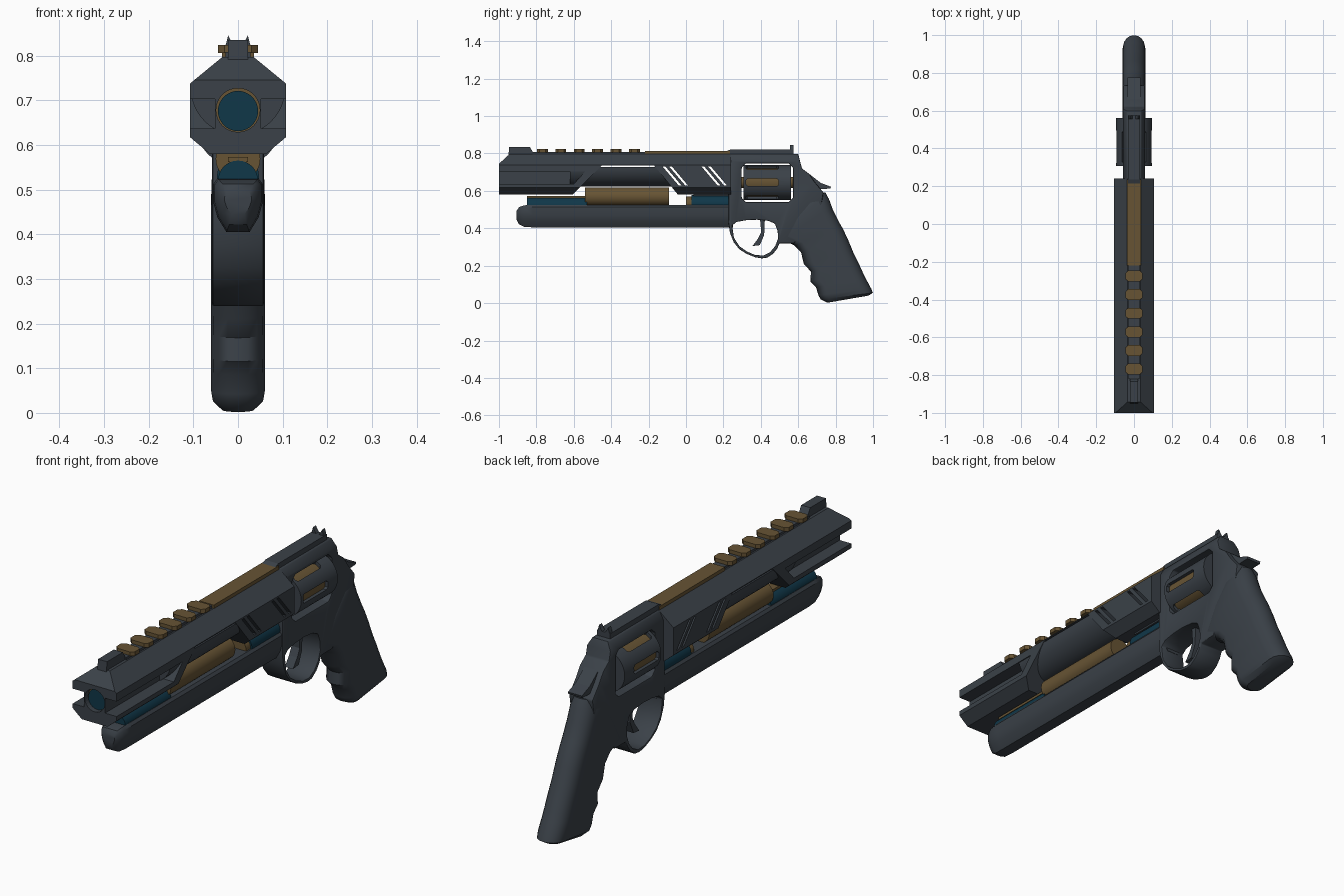
import bpy, bmesh, math
from mathutils import Vector

if "Cube" in bpy.data.objects:
    bpy.data.objects.remove(bpy.data.objects["Cube"])


def material(name, rgb):
    m = bpy.data.materials.new(name)
    m.diffuse_color = (*rgb, 1)
    m.use_nodes = True
    m.node_tree.nodes["Principled BSDF"].inputs["Base Color"].default_value = m.diffuse_color
    return m


STEEL = material("dark_slate", (0.043, 0.053, 0.065))
GOLD = material("dull_gold", (0.135, 0.088, 0.034))
TEAL = material("deep_teal", (0.005, 0.038, 0.066))


def loft(name, rings, mat=None):
    """Skin a row of equal-length rings and cap both ends."""
    bm = bmesh.new()
    rows = [[bm.verts.new(p) for p in r] for r in rings]
    n = len(rows[0])
    for a, b in zip(rows, rows[1:]):
        for i in range(n):
            bm.faces.new((a[i], a[(i + 1) % n], b[(i + 1) % n], b[i]))
    bm.faces.new(rows[0])
    bm.faces.new(rows[-1])
    bmesh.ops.recalc_face_normals(bm, faces=bm.faces)
    me = bpy.data.meshes.new(name)
    bm.to_mesh(me)
    bm.free()
    if mat:
        me.materials.append(mat)
    ob = bpy.data.objects.new(name, me)
    bpy.context.collection.objects.link(ob)
    return ob


def prism(name, pts, half, mat=None, cx=0):
    """Extrude a (y, z) side profile across x."""
    return loft(name, [[(cx + s * half, y, z) for y, z in pts] for s in (-1, 1)], mat)


def box(name, y0, y1, z0, z1, half, mat=None, cx=0):
    return prism(name, [(y0, z0), (y1, z0), (y1, z1), (y0, z1)], half, mat, cx)


def section(name, half_pts, ys, mat):
    """Extrude a mirrored (x, z) cross-section along y."""
    ring = half_pts + [(-x, z) for x, z in reversed(half_pts)]
    return loft(name, [[(x, y, z) for x, z in ring] for y in ys], mat)


def cyl(name, y0, y1, z, r, mat=None, n=32, start=0, sweep=math.tau):
    k = n if sweep == math.tau else n - 1
    arc = [(r * math.cos(start + sweep * i / k), z + r * math.sin(start + sweep * i / k)) for i in range(n)]
    return loft(name, [[(x, y, zz) for x, zz in arc] for y in (y0, y1)], mat)


def apply_mods(ob):
    dg = bpy.context.evaluated_depsgraph_get()
    me = bpy.data.meshes.new_from_object(ob.evaluated_get(dg))
    ob.modifiers.clear()
    ob.data = me


def cut(ob, *cutters):
    for c in cutters:
        m = ob.modifiers.new("cut", 'BOOLEAN')
        m.operation, m.solver, m.object = 'DIFFERENCE', 'EXACT', c
    apply_mods(ob)


def bevel(ob, w, seg=2):
    m = ob.modifiers.new("bevel", 'BEVEL')
    m.width, m.segments, m.limit_method, m.angle_limit = w, seg, 'ANGLE', math.radians(35)
    apply_mods(ob)


smooth, cutters = [], []

# barrel housing: faceted shroud with scooped middle, muzzle grooves and slits
housing = section("barrel_housing", [(0.035, 0.797), (0.107, 0.738), (0.107, 0.617), (0.063, 0.58)],
                  (-1, 0.24), STEEL)
scoop = prism("scoop_cutter", [(-0.615, 0.57), (-0.45, 0.735), (-0.17, 0.735), (-0.035, 0.57)], 0.2)
nose = prism("nose_cutter", [(-1.05, 0.70), (-1, 0.745), (-0.94, 0.80), (-0.94, 0.9), (-1.05, 0.9)], 0.2)
bore = cyl("bore_cutter", -1.05, -0.9, 0.678, 0.049)
grooves = [prism("groove_cutter", [(-1.05, 0.637), (-0.60, 0.637), (-0.54, 0.703), (-1.05, 0.703)],
                 0.03, None, s * 0.081) for s in (-1, 1)]
slits = [prism("slit_cutter", [(y, 0.73), (y + 0.015, 0.73), (y + 0.1, 0.63), (y + 0.085, 0.63)], 0.2)
         for y in (-0.125, -0.09, 0.083, 0.118)]
cutters += [scoop, nose, bore, *grooves, *slits]
cut(housing, scoop, nose, bore, *grooves, *slits)

# round barrel underside in the scoop
barrel = cyl("barrel_underside", -0.62, -0.03, 0.728, 0.106, STEEL, 24, math.pi, math.pi)
cut(barrel, *slits)
smooth.append(barrel)

# muzzle bore lining
smooth += [cyl("muzzle_ring", -0.975, -0.9, 0.678, 0.0495, GOLD),
           cyl("muzzle_core", -0.98, -0.9, 0.676, 0.045, TEAL)]

# top rail with crossbars, gold strip, sights
box("rail_base", -0.82, -0.22, 0.79, 0.808, 0.028, STEEL)
for i in range(6):
    y = -0.768 + i * 0.0985
    outline = [(-0.045, -0.016), (-0.03, -0.029), (0.03, -0.029), (0.045, -0.016),
               (0.045, 0.016), (0.03, 0.029), (-0.03, 0.029), (-0.045, 0.016)]
    loft("rail_crossbar", [[(x, y + d, z) for x, d in outline] for z in (0.806, 0.824)], GOLD)
box("top_strip", -0.22, 0.235, 0.79, 0.812, 0.036, GOLD)
prism("rear_top_plate", [(0.215, 0.79), (0.575, 0.79), (0.575, 0.82), (0.235, 0.82), (0.215, 0.812)], 0.032, STEEL)
prism("front_sight", [(-0.95, 0.785), (-0.815, 0.785), (-0.82, 0.81), (-0.835, 0.835), (-0.945, 0.835)], 0.022, STEEL)
for s in (-1, 1):
    loft("rear_sight_prong", [[(s * 0.004, y, 0.815), (s * 0.03, y, 0.815), (s * 0.022, y, 0.845),
                               (s * 0.014, y, 0.83)] for y in (0.555, 0.575)], STEEL)

# underlug with rounded nose
rings = []
for y, w, zt, zm, zb in [(-0.905, 0.55, 0.495, 0.475, 0.445), (-0.893, 0.75, 0.513, 0.475, 0.422),
                         (-0.865, 0.95, 0.523, 0.472, 0.408), (-0.82, 1, 0.525, 0.47, 0.405),
                         (0.25, 1, 0.525, 0.47, 0.405)]:
    half = [(0.046 * w, zt), (0.055 * w, zt - 0.012), (0.055 * w, zm), (0.046 * w, (zm + zb) / 2), (0.026 * w, zb)]
    rings.append([(x, y, z) for x, z in half + [(-x, z) for x, z in reversed(half)]])
smooth.append(loft("underlug", rings, STEEL))

# tubes between barrel and underlug
smooth += [cyl("gas_tube", -0.54, -0.09, 0.569, 0.05, GOLD),
           cyl("front_tube", -0.85, -0.53, 0.52, 0.045, TEAL),
           cyl("rear_tube", 0.03, 0.24, 0.53, 0.047, TEAL),
           cyl("rear_tube_collar", 0.0, 0.04, 0.53, 0.04, GOLD)]
box("front_tube_cap", -0.85, -0.54, 0.562, 0.573, 0.022, GOLD)
box("rear_tube_cap", 0.04, 0.235, 0.573, 0.59, 0.03, STEEL)

# frame with trigger guard
frame = prism("frame", [
    (0.23, 0.797), (0.60, 0.797), (0.62, 0.72), (0.66, 0.69), (0.69, 0.645), (0.735, 0.592), (0.72, 0.50),
    (0.62, 0.42), (0.58, 0.32), (0.50, 0.32), (0.488, 0.292), (0.467, 0.265), (0.435, 0.243), (0.405, 0.239),
    (0.37, 0.245), (0.325, 0.263), (0.285, 0.288), (0.255, 0.325), (0.235, 0.375), (0.227, 0.43)], 0.058, STEEL)
window = prism("window_cutter", [(0.32, 0.54), (0.55, 0.54), (0.572, 0.562), (0.572, 0.725), (0.55, 0.747),
                                 (0.32, 0.747), (0.298, 0.725), (0.298, 0.562)], 0.2)
guard = prism("guard_cutter", [(0.247, 0.415), (0.27, 0.434), (0.32, 0.443), (0.38, 0.446), (0.44, 0.44),
                               (0.475, 0.425), (0.49, 0.385), (0.492, 0.345), (0.477, 0.305), (0.45, 0.273),
                               (0.415, 0.255), (0.37, 0.257), (0.325, 0.276), (0.285, 0.305), (0.256, 0.35)], 0.2)
cutters += [window, guard]
cut(frame, window, guard)
bm = bmesh.new()
bm.from_mesh(frame.data)
bmesh.ops.bisect_plane(bm, geom=bm.verts[:] + bm.edges[:] + bm.faces[:],
                       plane_co=(0, 0, 0.76), plane_no=(0, 0, 1))
for v in bm.verts:  # chamfered top strap
    if v.co.z > 0.79:
        v.co.x *= 0.65
bm.to_mesh(frame.data)
bm.free()
bevel(frame, 0.005)
smooth.append(frame)

# hammer spur and trigger
prism("hammer", [(0.61, 0.72), (0.66, 0.69), (0.72, 0.643), (0.775, 0.622), (0.772, 0.612), (0.70, 0.61),
                 (0.64, 0.62)], 0.034, STEEL)
prism("trigger", [(0.395, 0.46), (0.422, 0.46), (0.418, 0.365), (0.395, 0.31), (0.355, 0.305), (0.385, 0.345),
                  (0.402, 0.38)], 0.02, STEEL)

# fluted cylinder with gold core
drum = cyl("cylinder", 0.307, 0.562, 0.645, 0.094, STEEL, 48)
flutes = []
for i in range(6):
    a = i * math.pi / 3
    u, t = Vector((math.cos(a), 0, math.sin(a))), Vector((-math.sin(a), 0, math.cos(a)))
    shape = [(0.322, -0.012), (0.33, -0.02), (0.485, -0.02), (0.495, -0.012),
             (0.495, 0.012), (0.485, 0.02), (0.33, 0.02), (0.322, 0.012)]
    flutes.append(loft("flute_cutter", [[u * r + t * w + Vector((0, y, 0.645)) for y, w in shape]
                                        for r in (0.07, 0.12)]))
cutters += flutes
cut(drum, *flutes)
smooth += [drum, cyl("cylinder_core", 0.312, 0.555, 0.645, 0.079, GOLD),
           cyl("cylinder_axle", 0.29, 0.58, 0.645, 0.03, GOLD, 16)]

# grip: stadium cross-sections lofted between front and back edge points
stations = [(0.66, 0.575, 0.745, 0.592, 0.045), (0.62, 0.53, 0.765, 0.555, 0.058), (0.56, 0.45, 0.785, 0.50, 0.06),
            (0.505, 0.345, 0.82, 0.43, 0.06), (0.58, 0.308, 0.84, 0.395, 0.06), (0.615, 0.272, 0.868, 0.335, 0.06),
            (0.63, 0.21, 0.895, 0.27, 0.06), (0.668, 0.168, 0.92, 0.22, 0.06), (0.665, 0.115, 0.945, 0.165, 0.06),
            (0.695, 0.085, 0.962, 0.13, 0.06), (0.708, 0.042, 0.99, 0.078, 0.06), (0.72, 0.02, 0.999, 0.055, 0.056),
            (0.755, 0.002, 0.975, 0.04, 0.036)]
rings = []
for fy, fz, by, bz, w in stations:
    f, b = Vector((0, fy, fz)), Vector((0, by, bz))
    d = (b - f).normalized()
    cap = min(w, (b - f).length * 0.45)
    ring = []
    for c, s in ((b - d * cap, 1), (f + d * cap * 0.8, -1)):
        for i in range(9):
            a = math.pi * i / 8 - math.pi / 2
            ring.append(c + d * (s * math.cos(a) * cap * (1 if s > 0 else 0.8)) + Vector((s * math.sin(a) * w, 0, 0)))
    rings.append(ring)
smooth.append(loft("grip", rings, STEEL))

# remove cutters, then smooth the rounded parts
for c in cutters:
    bpy.data.objects.remove(c)
for ob in smooth:
    bpy.ops.object.select_all(action='DESELECT')
    ob.select_set(True)
    bpy.context.view_layer.objects.active = ob
    bpy.ops.object.shade_smooth_by_angle(angle=math.radians(35))
